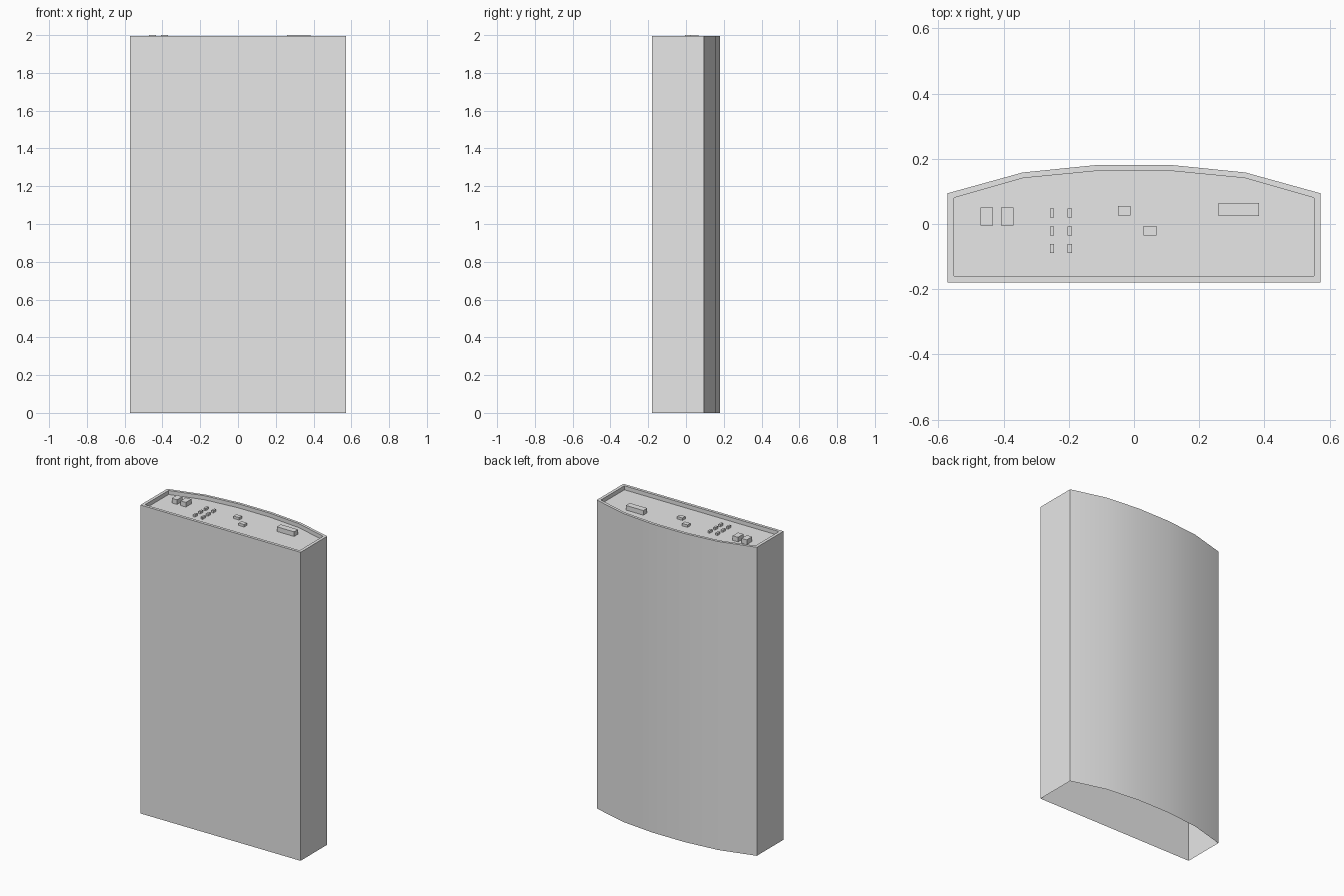
import bpy, bmesh
from math import radians

cube = bpy.data.objects.get("Cube")
if cube:
    bpy.data.objects.remove(cube, do_unlink=True)

grey = bpy.data.materials.new("light_grey")
grey.use_nodes = True
colour = (0.8, 0.8, 0.8, 1)
grey.diffuse_color = colour
grey.node_tree.nodes["Principled BSDF"].inputs["Base Color"].default_value = colour

RIM, ROOF = 1.996, 1.97


def finish(bm, name):
    mesh = bpy.data.meshes.new(name)
    bm.to_mesh(mesh)
    bm.free()
    mesh.materials.append(grey)
    obj = bpy.data.objects.new(name, mesh)
    bpy.context.collection.objects.link(obj)
    return obj


def mirrored(half):
    """Closed outline from its +x half, listed front to back."""
    return half + [(-x, y) for x, y in reversed(half)]


def box(name, x, y, sx, sy, top):
    """Rooftop box standing on the roof deck."""
    bm = bmesh.new()
    bmesh.ops.create_cube(bm, size=1)
    for v in bm.verts:
        v.co = (x + v.co.x * sx, y + v.co.y * sy,
                ROOF + (v.co.z + 0.5) * (top - ROOF))
    return finish(bm, name)


# Tower shell: open base, walls, parapet rim and sunken roof deck
outer = mirrored([(0.573, -0.179), (0.573, 0.094), (0.342, 0.158), (0.115, 0.181)])
inner = mirrored([(0.553, -0.16), (0.553, 0.08), (0.34, 0.141), (0.113, 0.163)])
bm = bmesh.new()
rings = [[bm.verts.new((x, y, z)) for x, y in outline]
         for outline, z in ((outer, 0), (outer, RIM), (inner, RIM), (inner, ROOF))]
for low, high in zip(rings, rings[1:]):
    for i in range(len(low)):
        j = (i + 1) % len(low)
        bm.faces.new((low[i], low[j], high[j], high[i]))
bm.faces.new(rings[-1])
tower = finish(bm, "tower_shell")
bpy.ops.object.select_all(action='DESELECT')
bpy.context.view_layer.objects.active = tower
tower.select_set(True)
bpy.ops.object.shade_smooth_by_angle(angle=radians(30))

# Pair of large cooling units
for i, x in enumerate((-0.452, -0.389)):
    box(f"cooling_unit_{i + 1}", x, 0.023, 0.038, 0.055, 2.0)

# Two columns of small vents
for i, x in enumerate((-0.252, -0.197)):
    for j, y in enumerate((-0.075, -0.021, 0.034)):
        box(f"small_vent_{i + 1}_{j + 1}", x, y, 0.013, 0.028, 1.985)

# Two roof hatches
for i, (x, y) in enumerate(((-0.03, 0.041), (0.049, -0.021))):
    box(f"roof_hatch_{i + 1}", x, y, 0.039, 0.029, 1.986)

# Long plant housing
box("plant_housing", 0.322, 0.045, 0.124, 0.04, 2.0)
